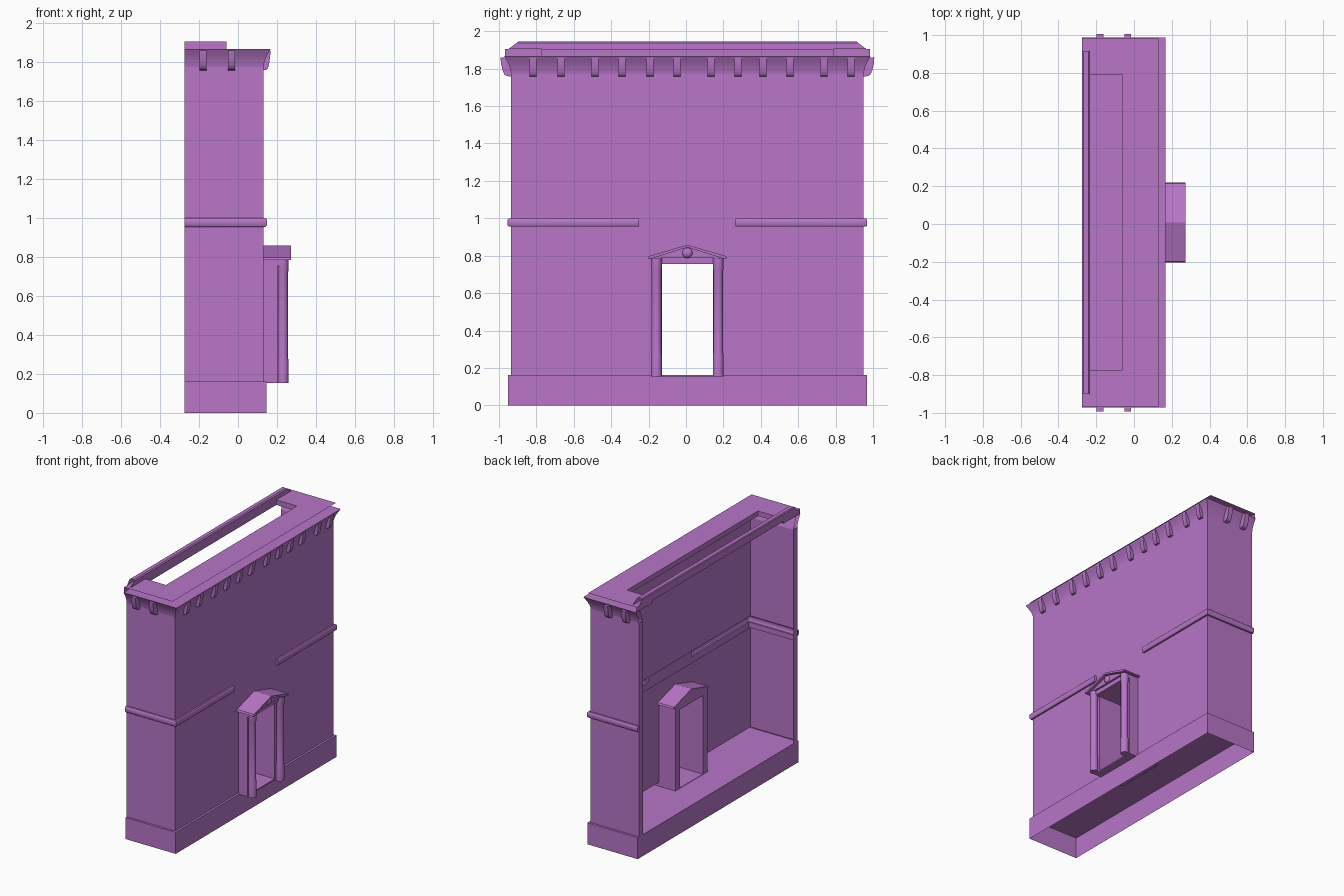
import bpy, bmesh, math

if "Cube" in bpy.data.objects:
    bpy.data.objects.remove(bpy.data.objects["Cube"])

C = 0.0075               # middle of the facade along y
XB, XF, H = -0.274, 0.13, 0.9425   # back edge, front wall, half length

mat = bpy.data.materials.new("purple")
mat.diffuse_color = (0.48, 0.18, 0.58, 1)
mat.use_nodes = True
mat.node_tree.nodes["Principled BSDF"].inputs["Base Color"].default_value = mat.diffuse_color


def finish(bm, name, smooth=False, recalc=True):
    bmesh.ops.remove_doubles(bm, verts=bm.verts, dist=1e-5)
    if recalc:
        bmesh.ops.recalc_face_normals(bm, faces=bm.faces)
    me = bpy.data.meshes.new(name)
    bm.to_mesh(me)
    bm.free()
    me.materials.append(mat)
    ob = bpy.data.objects.new(name, me)
    bpy.context.collection.objects.link(ob)
    if smooth:
        bpy.ops.object.select_all(action='DESELECT')
        ob.select_set(True)
        bpy.context.view_layer.objects.active = ob
        bpy.ops.object.shade_smooth_by_angle(angle=math.radians(40))
    return ob


def u_path(o):
    return [(XB, C - H - o), (XF + o, C - H - o), (XF + o, C + H + o), (XB, C + H + o)]


def l_path(o, s, gap):
    return [(XB, C + s * (H + o)), (XF + o, C + s * (H + o)), (XF + o, C + s * gap)]


def sweep(name, profile, path, smooth=False, capped=False):
    """Carry an (outset, z) profile along a mitred plan path."""
    bm = bmesh.new()
    rows = [[bm.verts.new((x, y, z)) for x, y in path(o)] for o, z in profile]
    for a, b in zip(rows, rows[1:]):
        for i in range(len(a) - 1):
            bm.faces.new((a[i], a[i + 1], b[i + 1], b[i]))
    if capped:
        bm.faces.new([r[-1] for r in rows])
    return finish(bm, name, smooth)


def sheet(name, quads):
    bm = bmesh.new()
    for q in quads:
        bm.faces.new([bm.verts.new(p) for p in q])
    return finish(bm, name, recalc=False)


def prism(name, poly, axis, a, b, smooth=False):
    """Extrude a closed polygon along x (poly = y,z) or y (poly = x,z)."""
    put = (lambda p, t: (t, p[0], p[1])) if axis == 'x' else (lambda p, t: (p[0], t, p[1]))
    bm = bmesh.new()
    lo = [bm.verts.new(put(p, a)) for p in poly]
    hi = [bm.verts.new(put(p, b)) for p in poly]
    n = len(poly)
    bm.faces.new(lo)
    bm.faces.new(hi)
    for i in range(n):
        bm.faces.new((lo[i], lo[(i + 1) % n], hi[(i + 1) % n], hi[i]))
    return finish(bm, name, smooth)


def box(name, x0, x1, y0, y1, z0, z1):
    return prism(name, [(y0, z0), (y1, z0), (y1, z1), (y0, z1)], 'x', x0, x1)


# wall shell, open at the back, with the doorway left free
DOOR, DTOP, BASE, GAP = 0.137, 0.755, 0.162, 0.258
S0, S1, T = 0.955, 1.0, 0.045      # string course levels, wall thickness
sweep("middle_wall", [(0, DTOP), (0, S0)], u_path)
sweep("upper_wall", [(0, S1), (0, 1.775)], u_path)
sweep("inner_middle_wall", [(-T, DTOP), (-T, S0 - .01)], u_path)
sweep("inner_upper_wall", [(0, S1 + .03), (-T, S1 + .03), (-T, 1.775), (-.01, 1.867)], u_path)
sheet("wall_above_door", [[(XF, C - GAP, S0), (XF, C + GAP, S0),
                           (XF, C + GAP, S1), (XF, C - GAP, S1)]])
for s in (-1, 1):
    sweep("lower_wall", [(0, BASE), (0, DTOP)], lambda o: l_path(o, s, DOOR))
    sweep("inner_lower_wall", [(-T, BASE + .03), (-T, DTOP)], lambda o: l_path(o, s, DOOR))
    sheet("back_edge", [[(XB, C + s * H, BASE), (XB, C + s * (H - T), BASE),
                         (XB, C + s * (H - T), 1.775), (XB, C + s * H, 1.775)]])
    # hollow string course, stopping short of the door
    sweep("string_course", [(0, S0), (.012, S0), (.018, .962), (.019, .978), (.018, .993),
                            (.012, S1), (0, S1)], lambda o: l_path(o, s, GAP), True, True)

# hollow base with a floor, open underneath
B = 0.0165
sweep("base", [(0, BASE), (B, BASE), (B, 0)], u_path)
y0, y1, xf = C - H - B, C + H + B, XF + B
sheet("floor", [[(XB, y0, BASE - .002), (xf, y0, BASE - .002), (xf, y1, BASE - .002),
                 (XB, y1, BASE - .002)],
                [(XB, y0, 0), (XB, y0, BASE), (XB, y1, BASE), (XB, y1, 0)]])

# flared cornice
sweep("cornice", [(0, 1.775), (.005, 1.80), (.014, 1.825), (.026, 1.848), (.037, 1.867)],
      u_path, True)

# roof of two flat sheets with a long opening, joined around the opening
RZ, CZ = 1.905, 1.867
ya, yb, yc, yd = C - .975, C - .78, C + .78, C + .975
xr, xo = -.232, -.06
ca, cd = C - H - .037, C + H + .037


def flat(xa, xb, p, q, z):
    return [(xa, p, z), (xb, p, z), (xb, q, z), (xa, q, z)]


quads = []
for z, front, p, q in ((RZ, XF, ya, yd), (CZ, XF + .037, ca, cd)):
    quads += [flat(xo, front, p, q, z), flat(XB, xo, p, yb, z), flat(XB, xo, yc, q, z)]
for y in (yb, yc):       # sides of the opening
    quads.append([(XB, y, RZ), (xo, y, RZ), (xo, y, CZ), (XB, y, CZ)])
for x in (xo, xr):
    quads.append([(x, yb, RZ), (x, yc, RZ), (x, yc, CZ), (x, yb, CZ)])
for p, q in ((ya, yb), (yc, yd)):
    quads.append([(XB, p, CZ), (XB, q, CZ), (XB, q, RZ), (XB, p, RZ)])
sheet("roof", quads)

# ridge bar along the back, ends slanting inwards
bm = bmesh.new()
prof = [(XB, 1.885, .957), (XB, 1.94, .91), (XB + .006, 1.945, .905), (-.24, 1.945, .905),
        (-.232, 1.938, .912), (-.232, RZ, .957)]
rows = [[bm.verts.new((x, C + s * w, z)) for s in (-1, 1)] for x, z, w in prof]
for a, b in zip(rows, rows[1:]):
    bm.faces.new((a[0], a[1], b[1], b[0]))
finish(bm, "ridge_bar")


# brackets under the cornice, rounded at the foot
def bracket(d):
    return [(-.005, 1.86), (d, 1.86), (d * .95, 1.83), (d * .8, 1.79),
            (d * .65, 1.77), (d * .4, 1.76), (-.005, 1.758)]


for y in (-.818, -.668, -.487, -.342, -.193, -.048, .134, .278, .412, .556, .738, .882):
    prism("front_bracket", [(XF + o, z) for o, z in bracket(.037)],
          'y', y - .018, y + .018, True)
for x in (-.18, -.033):
    for s in (-1, 1):
        prism("side_bracket", [(C + s * (H + o), z) for o, z in bracket(.057)],
              'x', x - .018, x + .018, True)

# door surround running through the wall
XI = -.05
for s in (-1, 1):
    ys = sorted((C + s * DOOR, C + s * .19))
    box("door_jamb", XI, .205, ys[0], ys[1], .155, .785)
    # column turned from a profile
    bm = bmesh.new()
    rings = []
    for r, z in [(.029, .153), (.029, .265), (.026, .28), (.026, .72), (.029, .735), (.029, .787)]:
        rings.append([bm.verts.new((.231 + r * math.cos(k * math.pi / 8),
                                    C + s * .165 + r * math.sin(k * math.pi / 8), z))
                      for k in range(16)])
    for a, b in zip(rings, rings[1:]):
        for k in range(16):
            bm.faces.new((a[k], a[(k + 1) % 16], b[(k + 1) % 16], b[k]))
    bm.faces.new(rings[0])
    bm.faces.new(rings[-1])
    finish(bm, "column", True)
box("threshold", XI, .205, C - .19, C + .19, .153, .163)
box("lintel", XI, .235, C - .19, C + .19, DTOP, .79)

# pediment: recessed gable, overhanging roof and round boss
prism("gable", [(C - .185, .787), (C + .185, .787), (C, .846)], 'x', XI, .25)
prism("pediment_roof", [(C - .212, .785), (C - .206, .798), (C, .858), (C + .206, .798),
                        (C + .212, .785), (C + .19, .785), (C, .845), (C - .19, .785)],
      'x', XI, .273)
bm = bmesh.new()
bmesh.ops.create_uvsphere(bm, u_segments=16, v_segments=10, radius=.028)
for v in bm.verts:
    v.co = (.247 + v.co.x * .7, C + v.co.y, .815 + v.co.z)
finish(bm, "boss", True)
